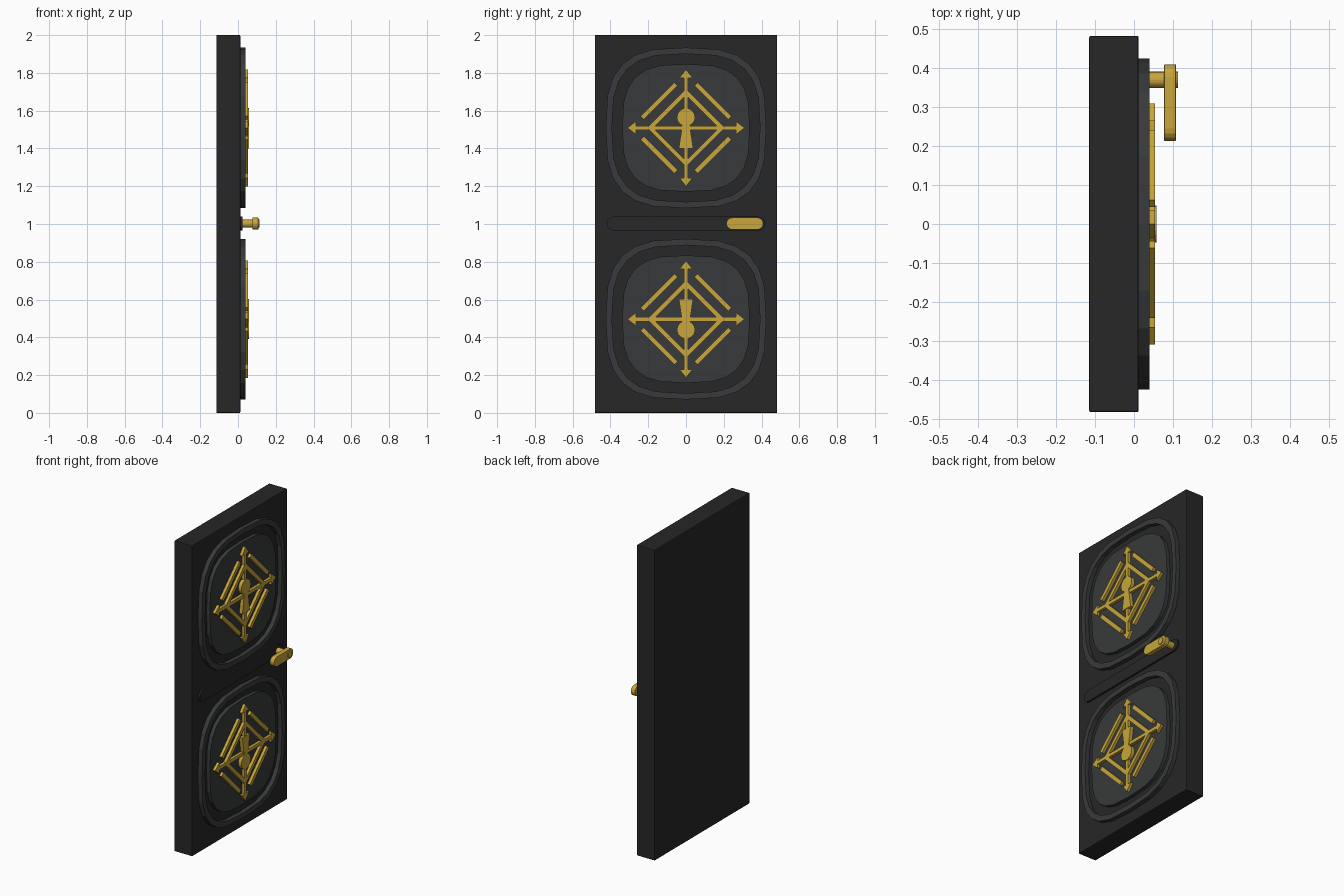
import bpy, bmesh, math

if "Cube" in bpy.data.objects:
    bpy.data.objects.remove(bpy.data.objects["Cube"])


def material(name, rgb):
    m = bpy.data.materials.new(name)
    m.diffuse_color = (*rgb, 1)
    m.use_nodes = True
    m.node_tree.nodes["Principled BSDF"].inputs["Base Color"].default_value = m.diffuse_color
    return m


DARK = material("dark_body", (0.02, 0.02, 0.021))
GREY = material("panel_grey", (0.04, 0.042, 0.043))
GOLD = material("gold", (0.58, 0.38, 0.045))


def finish(name, bm, mat, bevel=0):
    bmesh.ops.recalc_face_normals(bm, faces=bm.faces)
    me = bpy.data.meshes.new(name)
    bm.to_mesh(me)
    bm.free()
    me.materials.append(mat)
    ob = bpy.data.objects.new(name, me)
    bpy.context.collection.objects.link(ob)
    if bevel:
        b = ob.modifiers.new("bevel", 'BEVEL')
        b.width = bevel
        b.segments = 2
        b.limit_method = 'ANGLE'
        b.angle_limit = math.radians(50)
    return ob


def add_prism(bm, outline, x0, x1):
    # extrude a (y, z) outline along x
    f = bm.faces.new([bm.verts.new((x0, y, z)) for y, z in outline])
    r = bmesh.ops.extrude_face_region(bm, geom=[f])
    for v in r["geom"]:
        if isinstance(v, bmesh.types.BMVert):
            v.co.x = x1


def prism(name, outlines, x0, x1, mat, bevel=0):
    bm = bmesh.new()
    for o in outlines:
        add_prism(bm, o, x0, x1)
    return finish(name, bm, mat, bevel)


def squircle(a, cz, n=24, p=2 / 3):
    pts = []
    for i in range(n):
        c, s = math.cos(2 * math.pi * i / n), math.sin(2 * math.pi * i / n)
        pts.append((a * math.copysign(abs(c) ** p, c),
                    cz + a * math.copysign(abs(s) ** p, s)))
    return pts


def capsule(y0, y1, z, r, n=8):
    # horizontal strip with rounded ends
    out = []
    for cy, start in ((y1 - r, -90), (y0 + r, 90)):
        for i in range(n + 1):
            a = math.radians(start + 180 * i / n)
            out.append((cy + r * math.cos(a), z + r * math.sin(a)))
    return out


def circle(y, z, r, n=20):
    return [(y + r * math.cos(2 * math.pi * i / n),
             z + r * math.sin(2 * math.pi * i / n)) for i in range(n)]


def bar(p, q, w):
    dy, dz = q[0] - p[0], q[1] - p[1]
    k = w / 2 / math.hypot(dy, dz)
    ny, nz = -dz * k, dy * k
    return [(p[0] + ny, p[1] + nz), (p[0] - ny, p[1] - nz),
            (q[0] - ny, q[1] - nz), (q[0] + ny, q[1] + nz)]


def ring(name, a, b, cz, x0, x1, mat):
    bm = bmesh.new()
    loops = [[bm.verts.new((x, y, z)) for y, z in squircle(r, cz)]
             for r, x in ((a, x0), (a, x1), (b, x1), (b, x0))]
    for k in range(4):
        u, v = loops[k], loops[(k + 1) % 4]
        for i in range(len(u)):
            j = (i + 1) % len(u)
            bm.faces.new((u[i], u[j], v[j], v[i]))
    return finish(name, bm, mat)


# door slab
prism("door_slab", [[(-.483, 0), (.483, 0), (.483, 2), (-.483, 2)]],
      -.115, .012, DARK, .004)

# upper and lower panels; the lower emblem is flipped
for label, cz, s in (("upper", 1.509, 1), ("lower", .496, -1)):
    ring(label + "_panel_ring", .425, .392, cz, .005, .04, GREY)
    prism(label + "_panel", [squircle(.338, cz)], .005, .036, GREY)

    # quarter of the emblem turned four times: arrow, diamond side, outer bar
    shapes = []
    quarter = [bar((0, 0), (.28, 0), .022),
               [(.265, -.035), (.31, 0), (.265, .035)],
               bar((.197, -.007), (-.007, .197), .024),
               bar((.232, .053), (.053, .232), .025)]
    for t in range(4):
        c, d = ((1, 0), (0, 1), (-1, 0), (0, -1))[t]
        for o in quarter:
            shapes.append([(c * y - d * z, cz + d * y + c * z) for y, z in o])
    prism(label + "_emblem", shapes, .03, .054, GOLD)

    # keyhole shape
    wedge = [(y, cz + s * z) for y, z in
             ((-.016, .04), (.016, .04), (.038, -.108), (-.038, -.108))]
    prism(label + "_keyhole", [circle(0, cz + s * .056, .048), wedge],
          .03, .058, GOLD)

# middle strip and handle
prism("middle_strip", [capsule(-.42, .42, 1.002, .037)], .005, .024, DARK)
prism("handle_shaft", [circle(.37, 1.002, .021)], .015, .113, GOLD)
prism("handle_lever", [capsule(.213, .41, 1.002, .032)], .077, .108, GOLD, .003)
